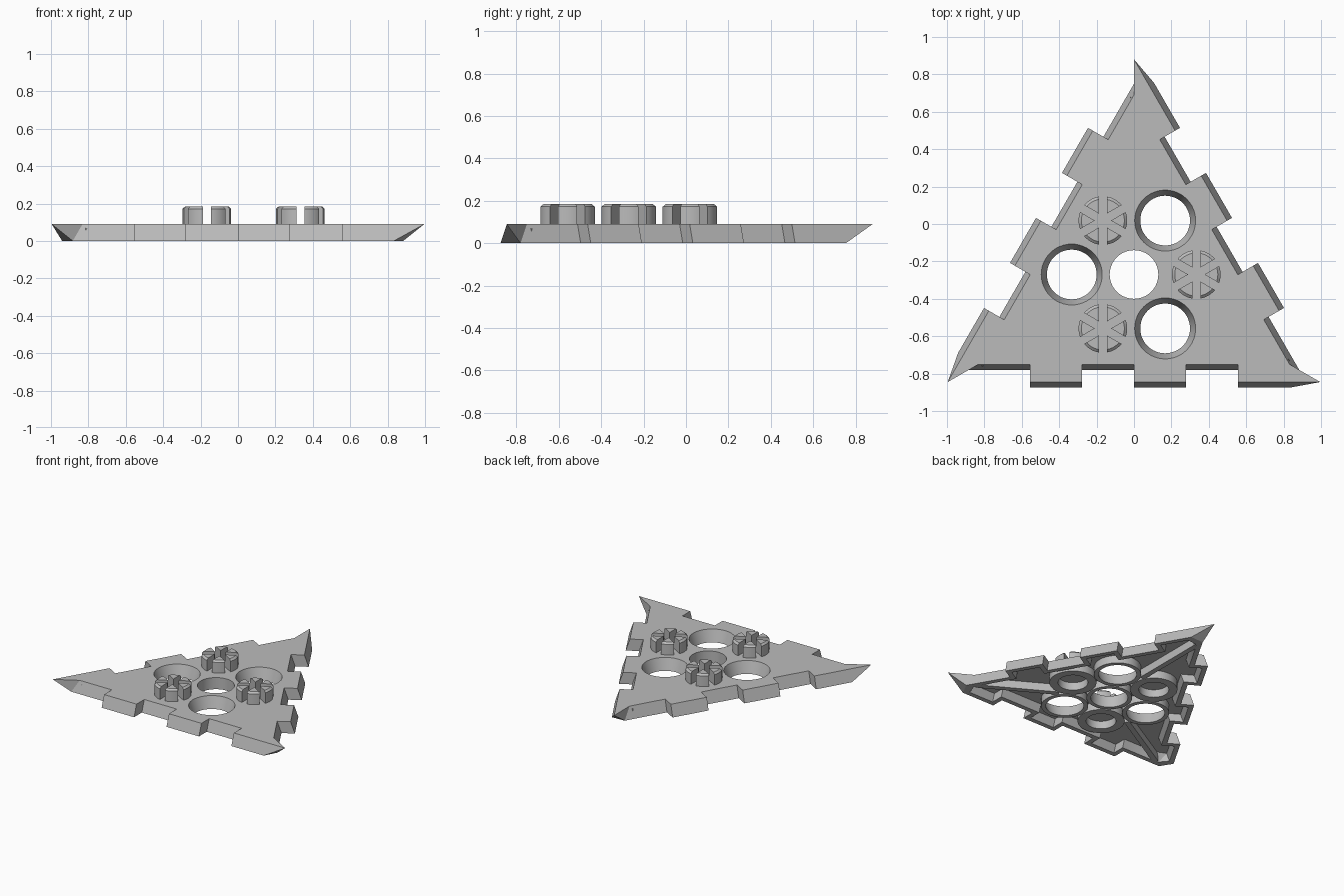
import bpy, bmesh, math
from mathutils import Matrix, Vector

cube = bpy.data.objects.get("Cube")
if cube:
    bpy.data.objects.remove(cube, do_unlink=True)

grey = bpy.data.materials.new("plain grey")
grey.use_nodes = True
grey.diffuse_color = (0.5, 0.5, 0.5, 1)
grey.node_tree.nodes["Principled BSDF"].inputs["Base Color"].default_value = (0.5, 0.5, 0.5, 1)

CENTRE = Vector((0, -0.27, 0))
TOP = 0.09          # plate height
ROOF = 0.06         # underside of the top skin
WALL = 0.035
PITCH = 0.333       # distance from the centre to each stud or hole


def finish(name, bm, location=CENTRE):
    bmesh.ops.recalc_face_normals(bm, faces=bm.faces)
    mesh = bpy.data.meshes.new(name)
    bm.to_mesh(mesh)
    bm.free()
    obj = bpy.data.objects.new(name, mesh)
    obj.location = location
    mesh.materials.append(grey)
    bpy.context.collection.objects.link(obj)
    return obj


def smooth(obj):
    bpy.ops.object.select_all(action="DESELECT")
    obj.select_set(True)
    bpy.context.view_layer.objects.active = obj
    bpy.ops.object.shade_smooth_by_angle(angle=math.radians(25))


def loft(bm, layers, split=lambda i: False):
    """Skin stacked outlines and cap both ends."""
    rings = [[bm.verts.new(p) for p in layer] for layer in layers]
    for a, b in zip(rings, rings[1:]):
        for i in range(len(a)):
            j = (i + 1) % len(a)
            if split(i):
                bm.faces.new((a[i], a[j], b[i]))
                bm.faces.new((a[j], b[j], b[i]))
            else:
                bm.faces.new((a[i], a[j], b[j], b[i]))
    bm.faces.new(rings[0][::-1])
    bm.faces.new(rings[-1])


def outline(z, wall=0):
    """Toothed triangle at one height; three copies of the front edge."""
    flare = 0.03 * (1 - z / TOP)
    notch = 0.48 + flare - wall
    tooth = 0.575 + flare - wall
    end = 0.80 if wall else 0.833 + 0.163 * z / TOP
    step = 0.278
    edge = [(-notch * math.sqrt(3), -notch)]
    for k in (-2, 0, 2):
        start = k * step + wall
        stop = (k + 1) * step - wall if k < 2 else end
        edge += [(start, -notch), (start, -tooth), (stop, -tooth)]
        if k < 2:
            edge.append((stop, -notch))
    turns = [Matrix.Rotation(math.tau * n / 3, 3, "Z") for n in range(3)]
    return [turn @ Vector((x, y, z)) for turn in turns for x, y in edge]


def toothed_prism(name, bottom, top, wall=0):
    bm = bmesh.new()
    per_edge = len(outline(0)) // 3
    loft(bm, [outline(bottom, wall), outline(top, wall)],
         lambda i: i % per_edge == per_edge - 1)
    return finish(name, bm)


def lathe(name, profile, location, closed=True, sides=48):
    """Turn a (radius, z) profile: closed makes a ring, open makes a solid."""
    bm = bmesh.new()
    layers = [[(r * math.cos(math.tau * i / sides), r * math.sin(math.tau * i / sides), z)
               for i in range(sides)] for r, z in profile]
    if not closed:
        loft(bm, layers)
    else:
        rings = [[bm.verts.new(p) for p in layer] for layer in layers]
        for a, b in zip(rings, rings[1:] + rings[:1]):
            for i in range(sides):
                j = (i + 1) % sides
                bm.faces.new((a[i], a[j], b[j], b[i]))
    return finish(name, bm, location)


def cut(obj, cutter):
    cutter.hide_render = True
    mod = obj.modifiers.new("cut", "BOOLEAN")
    mod.operation = "DIFFERENCE"
    mod.solver = "EXACT"
    mod.object = cutter
    bpy.context.view_layer.objects.active = obj
    bpy.ops.object.modifier_apply(modifier=mod.name)
    bpy.data.objects.remove(cutter, do_unlink=True)


def polar(radius, degrees):
    a = math.radians(degrees)
    return CENTRE + Vector((radius * math.cos(a), radius * math.sin(a), 0))


def taper(z):
    return 0.133 + 0.03 * z / TOP


# Hollow plate with toothed sloping edges
plate = toothed_prism("plate", 0, TOP)
cut(plate, toothed_prism("cavity_cutter", -0.02, ROOF, WALL))

# Centre hole and its sleeve
cut(plate, lathe("centre_cutter", [(0.13, -0.05), (0.13, 0.14)], CENTRE, False))
sleeve_top = ROOF + 0.01
smooth(lathe("centre_sleeve", [(0.13, 0), (0.16, 0), (0.16, sleeve_top), (0.13, sleeve_top)], CENTRE))

# Tapered holes and their sleeves
for angle in (60, 180, 300):
    spot = polar(PITCH, angle)
    cut(plate, lathe("hole_cutter", [(taper(-0.05), -0.05), (taper(0.14), 0.14)], spot, False))
    smooth(lathe("hole_sleeve", [(taper(0), 0), (0.165, 0), (0.165, sleeve_top),
                                 (taper(sleeve_top), sleeve_top)], spot))
smooth(plate)

# Six-wedge studs with a socket ring underneath
GAP = 0.0215
for angle in (0, 120, 240):
    spot = polar(PITCH, angle)
    smooth(lathe("stud_socket", [(0.105, 0), (0.165, 0), (0.165, sleeve_top), (0.105, sleeve_top)], spot))
    bm = bmesh.new()
    for w in range(6):
        layers = []
        for r, z in ((0.13, TOP - 0.01), (0.13, 0.172), (0.115, 0.185)):
            half = math.pi / 6 - math.asin(GAP / r)
            mid = math.tau * w / 6
            arc = [mid + half * (k / 4 - 1) for k in range(9)]
            tip = (2 * GAP * math.cos(mid), 2 * GAP * math.sin(mid), z)
            layers.append([tip] + [(r * math.cos(a), r * math.sin(a), z) for a in arc])
        loft(bm, layers)
    smooth(finish("stud", bm, spot))

# Ribs running into the corners
for angle in (90, 210, 330):
    bm = bmesh.new()
    bmesh.ops.create_cube(bm, size=1)
    bmesh.ops.scale(bm, vec=(0.59, 0.04, sleeve_top), verts=bm.verts)
    bmesh.ops.translate(bm, vec=(0.655, 0, sleeve_top / 2), verts=bm.verts)
    bmesh.ops.rotate(bm, matrix=Matrix.Rotation(math.radians(angle), 3, "Z"), verts=bm.verts)
    finish("corner_rib", bm)
